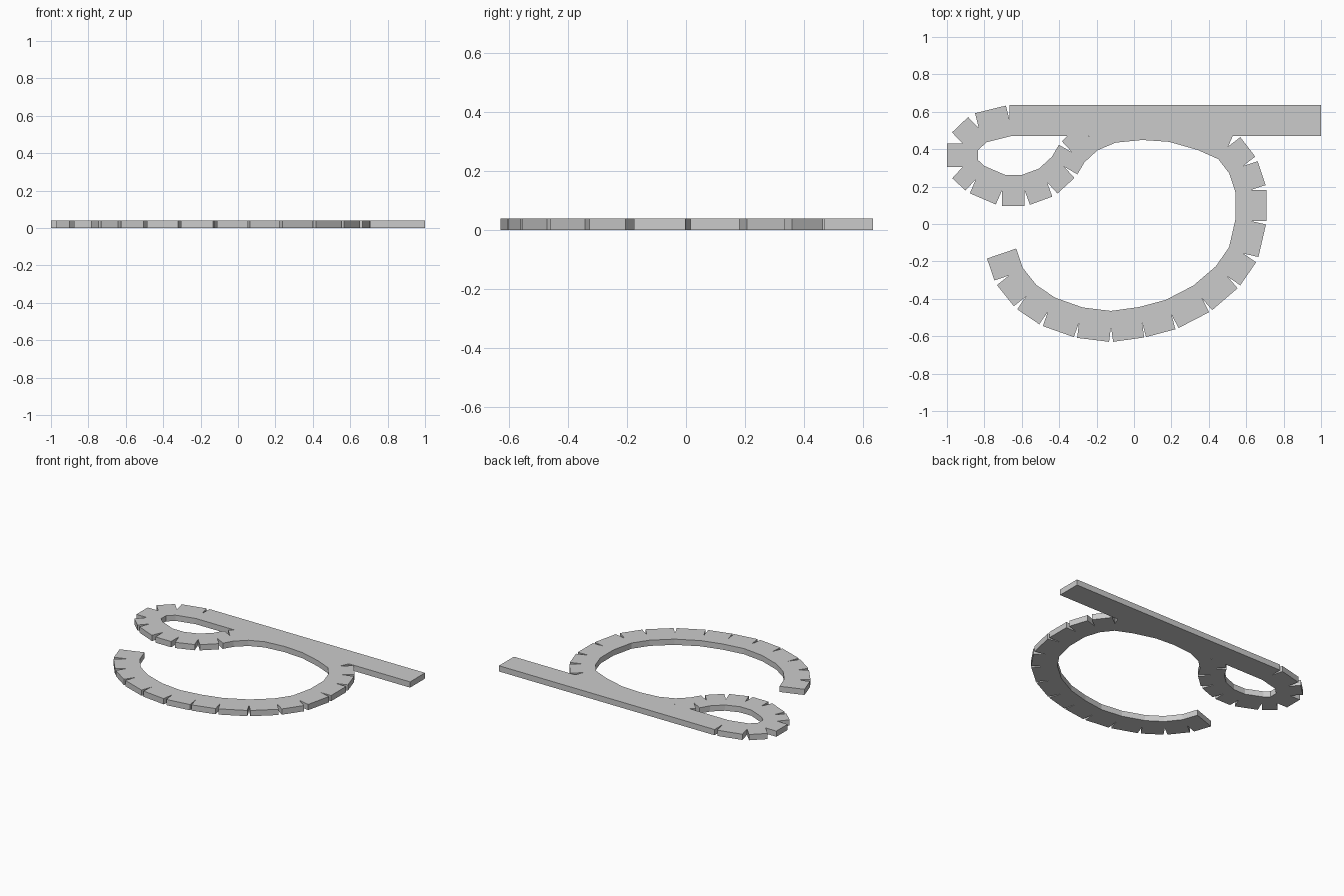
import bpy, bmesh
from mathutils import Vector

if "Cube" in bpy.data.objects:
    bpy.data.objects.remove(bpy.data.objects["Cube"])

HALF = 0.0825   # half the band width
THICK = 0.04

# Centre line of the curled band: small loop first, then the large open loop
PATH = [Vector(p) for p in [
    (-.665, .553), (-.83, .512), (-.916, .43), (-.916, .305), (-.845, .24),
    (-.706, .18), (-.585, .18), (-.465, .224), (-.374, .307), (-.33, .382),
    (-.24, .465), (-.118, .516), (.043, .532), (.203, .521), (.37, .473),
    (.503, .414), (.583, .31), (.625, .182), (.625, .016), (.585, -.158),
    (.50, -.281), (.364, -.398), (.20, -.483), (.043, -.525), (-.123, -.548),
    (-.294, -.527), (-.46, -.468), (-.578, -.388), (-.668, -.275), (-.708, -.158)]]


def plate(name, outlines):
    """Weld flat outlines together and extrude them into a plate on z = 0."""
    bm = bmesh.new()
    for outline in outlines:
        bm.faces.new([bm.verts.new((x, y, 0)) for x, y in outline])
    bmesh.ops.remove_doubles(bm, verts=bm.verts[:], dist=1e-5)
    ext = bmesh.ops.extrude_face_region(bm, geom=bm.faces[:], use_keep_orig=True)
    top = [g for g in ext["geom"] if isinstance(g, bmesh.types.BMVert)]
    bmesh.ops.translate(bm, verts=top, vec=(0, 0, THICK))
    bmesh.ops.recalc_face_normals(bm, faces=bm.faces[:])
    mesh = bpy.data.meshes.new(name)
    bm.to_mesh(mesh)
    bm.free()
    obj = bpy.data.objects.new(name, mesh)
    bpy.context.collection.objects.link(obj)
    return obj


def kerfed_segments(path):
    """Rectangular segments: mitred inside each bend, open wedge outside it."""
    dirs = [(b - a).normalized() for a, b in zip(path, path[1:])]
    norms = [Vector((-d.y, d.x)) for d in dirs]

    def corner(i, seg, side):
        # Corner of segment seg at joint i, plus the centre point if notched
        p, n = path[i], norms[seg]
        if 0 < i < len(path) - 1:
            bend = dirs[i - 1].cross(dirs[i])
            if bend * side > 0:
                m = (norms[i - 1] + norms[i]).normalized()
                return p + m * side * HALF / m.dot(n)
        return p + n * side * HALF

    return [[corner(i, i, 1), path[i], corner(i, i, -1),
             corner(i + 1, i, -1), path[i + 1], corner(i + 1, i, 1)]
            for i in range(len(dirs))]


# Curled notched band
scroll = plate("curled_band", kerfed_segments(PATH))

# Straight bar, fused into the band
bar = plate("straight_bar", [[(-.665, .47), (1, .47), (1, .635), (-.665, .635)]])
fuse = scroll.modifiers.new("fuse_bar", 'BOOLEAN')
fuse.operation = 'UNION'
fuse.solver = 'EXACT'
fuse.object = bar
bpy.context.view_layer.objects.active = scroll
bpy.ops.object.modifier_apply(modifier=fuse.name)
bpy.data.objects.remove(bar)
